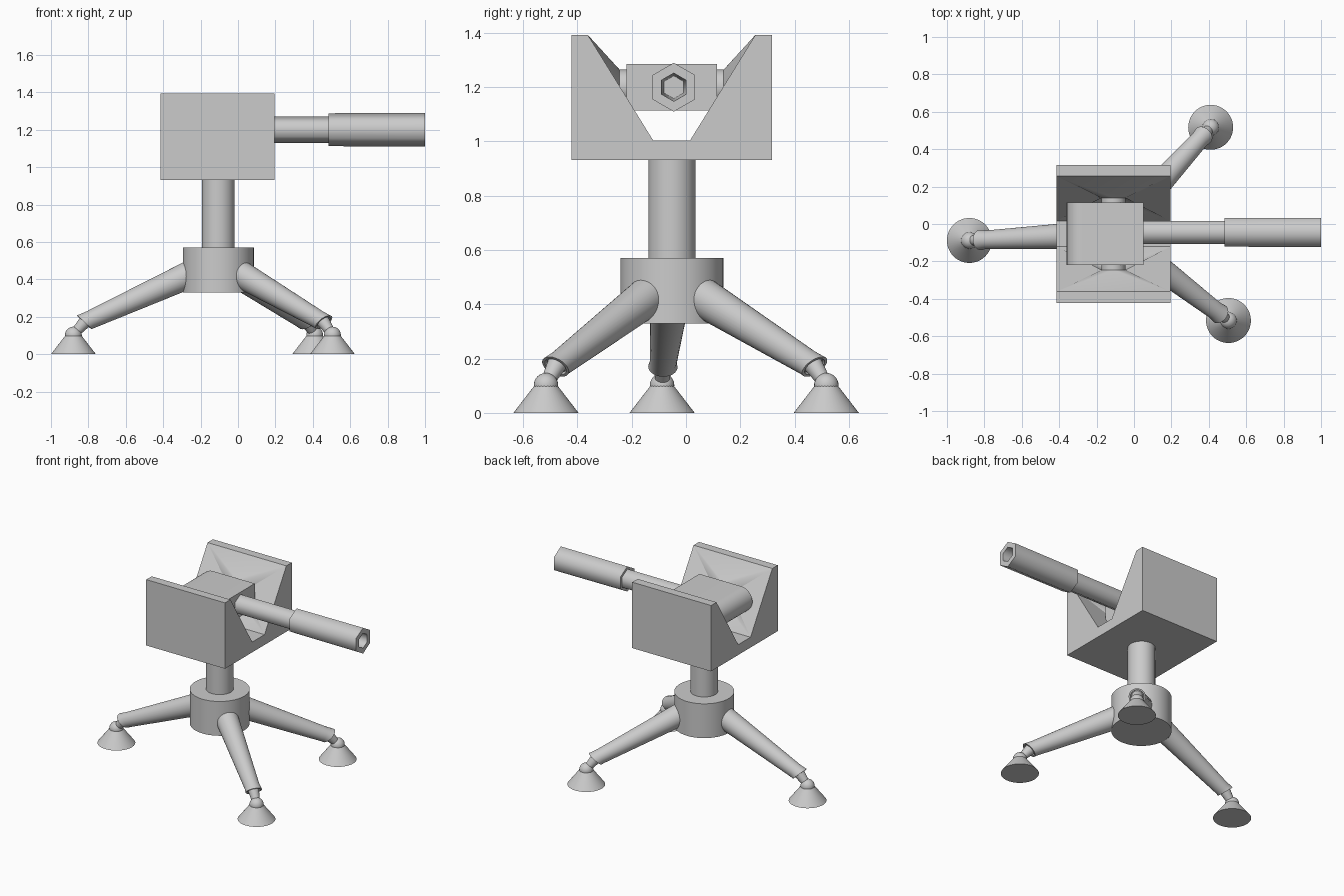
import bpy, bmesh
from math import pi, cos, sin, radians
from mathutils import Vector

if "Cube" in bpy.data.objects:
    bpy.data.objects.remove(bpy.data.objects["Cube"])

CX, CY = -0.105, -0.052      # pedestal axis
AXZ, AXX = 1.2, -0.11        # trunnion / barrel height, trunnion x
UP = Vector((0, 0, 1))


def finish(bm, name, angle):
    bmesh.ops.recalc_face_normals(bm, faces=bm.faces)
    me = bpy.data.meshes.new(name)
    bm.to_mesh(me)
    bm.free()
    ob = bpy.data.objects.new(name, me)
    bpy.context.collection.objects.link(ob)
    bpy.ops.object.select_all(action='DESELECT')
    ob.select_set(True)
    bpy.context.view_layer.objects.active = ob
    bpy.ops.object.shade_smooth_by_angle(angle=radians(angle))
    return ob


def loft(name, rings, n=32, angle=35):
    """Skin through rings given as (centre, axis, radius), capped at both ends."""
    bm = bmesh.new()
    loops = []
    for c, axis, r in rings:
        q = Vector(axis).to_track_quat('Z', 'Y')
        loops.append([bm.verts.new(Vector(c) + q @ Vector((r * cos(a), r * sin(a), 0)))
                      for a in (pi / 2 + 2 * pi * i / n for i in range(n))])
    for a, b in zip(loops, loops[1:]):
        for i in range(n):
            j = (i + 1) % n
            bm.faces.new((a[i], a[j], b[j], b[i]))
    bm.faces.new(loops[0])
    bm.faces.new(loops[-1])
    return finish(bm, name, angle)


def pillar(name, z0, z1, r):
    loft(name, [((CX, CY, z0), UP, r), ((CX, CY, z1), UP, r)], 48)


# hub and post
pillar("hub", 0.33, 0.57, 0.19)
pillar("post", 0.55, 0.94, 0.087)

# three legs, each with neck, ball and conical foot
for i, (fx, fy) in enumerate([(-0.88, -0.088), (0.41, 0.517), (0.505, -0.516)], 1):
    foot = Vector((fx, fy, 0))
    d = foot - Vector((CX, CY, 0))
    reach = d.length
    d.normalize()

    def at(r, z):
        return Vector((CX, CY, z)) + d * r

    axis = d * 0.53 - UP * 0.24
    tilt = d * 0.7 - UP * 0.75
    tip = at(reach - 0.058, 0.17)
    loft(f"leg_{i}", [(at(0.1, 0.45), axis, 0.076), (at(reach - 0.09, 0.184), axis, 0.049),
                      (tip, tilt, 0.054), (tip, tilt, 0.043),
                      (tip - tilt * 0.01, tilt, 0.04)])
    loft(f"neck_{i}", [(tip - tilt * 0.02, tilt, 0.037), (at(reach - 0.01, 0.115), tilt, 0.025)], 24)
    loft(f"foot_{i}", [(foot, UP, 0.12), (foot + UP * 0.1, UP, 0.043)], 48)
    bm = bmesh.new()
    bmesh.ops.create_uvsphere(bm, u_segments=24, v_segments=16, radius=0.045)
    bmesh.ops.translate(bm, verts=bm.verts, vec=foot + UP * 0.102)
    finish(bm, f"ball_{i}", 35)

# cradle: V-notched block whose slopes are drawn in to the trunnion rings
X0, X1, YC, N, R = -0.415, 0.195, -0.053, 32, 0.065
half = [(0.068, 1.004), (0.309, 1.393), (0.369, 1.393), (0.369, 0.932)]
bm = bmesh.new()
ends = []
for x in (X0, X1):
    right = [bm.verts.new((x, YC + y, z)) for y, z in half]
    left = [bm.verts.new((x, YC - y, z)) for y, z in half]
    bm.faces.new(right + left[::-1])
    ends.append((right, left))
(r0, l0), (r1, l1) = ends
for a, b in ((r0, r1), (l0, l1)):
    for k in (1, 2):
        bm.faces.new((a[k], a[k + 1], b[k + 1], b[k]))
for k in (0, 3):
    bm.faces.new((r0[k], l0[k], l1[k], r1[k]))
for a, b, s in ((r0, r1, 1), (l0, l1, -1)):
    ring = [bm.verts.new((AXX + R * cos(t), YC + s * 0.192, AXZ + R * sin(t)))
            for t in (2 * pi * i / N for i in range(N))]
    corners = [b[1], a[1], a[0], b[0]]
    for k, c in enumerate(corners):
        for i in range(k * N // 4, (k + 1) * N // 4):
            bm.faces.new((c, ring[i], ring[(i + 1) % N]))
        bm.faces.new((c, ring[(k + 1) * N // 4 % N], corners[(k + 1) % 4]))
finish(bm, "cradle", 35)

# trunnion axle
loft("trunnion", [((AXX, YC - 0.193, AXZ), (0, 1, 0), R), ((AXX, YC + 0.193, AXZ), (0, 1, 0), R)])

# breech block, rounded at the rear
bm = bmesh.new()
arc = [(-0.275 - 0.085 * sin(t), AXZ + 0.085 * cos(t)) for t in (pi * i / 16 for i in range(17))]
prof = [(0.05, AXZ + 0.085)] + arc + [(0.05, AXZ - 0.085)]
face = bm.faces.new([bm.verts.new((x, YC - 0.167, z)) for x, z in prof])
ext = bmesh.ops.extrude_face_region(bm, geom=[face], use_keep_orig=True)
bmesh.ops.translate(bm, vec=(0, 0.334, 0),
                    verts=[v for v in ext["geom"] if isinstance(v, bmesh.types.BMVert)])
finish(bm, "breech", 35)


# hexagonal barrel and hollow muzzle
def along(*stations):
    return [((x, -0.045, AXZ), (1, 0, 0), r) for x, r in stations]


loft("barrel", along((0.03, 0.07), (0.52, 0.07)), 6, 65)
loft("muzzle", along((0.485, 0.088), (1.0, 0.09), (1.0, 0.052), (0.75, 0.042)), 6, 65)
